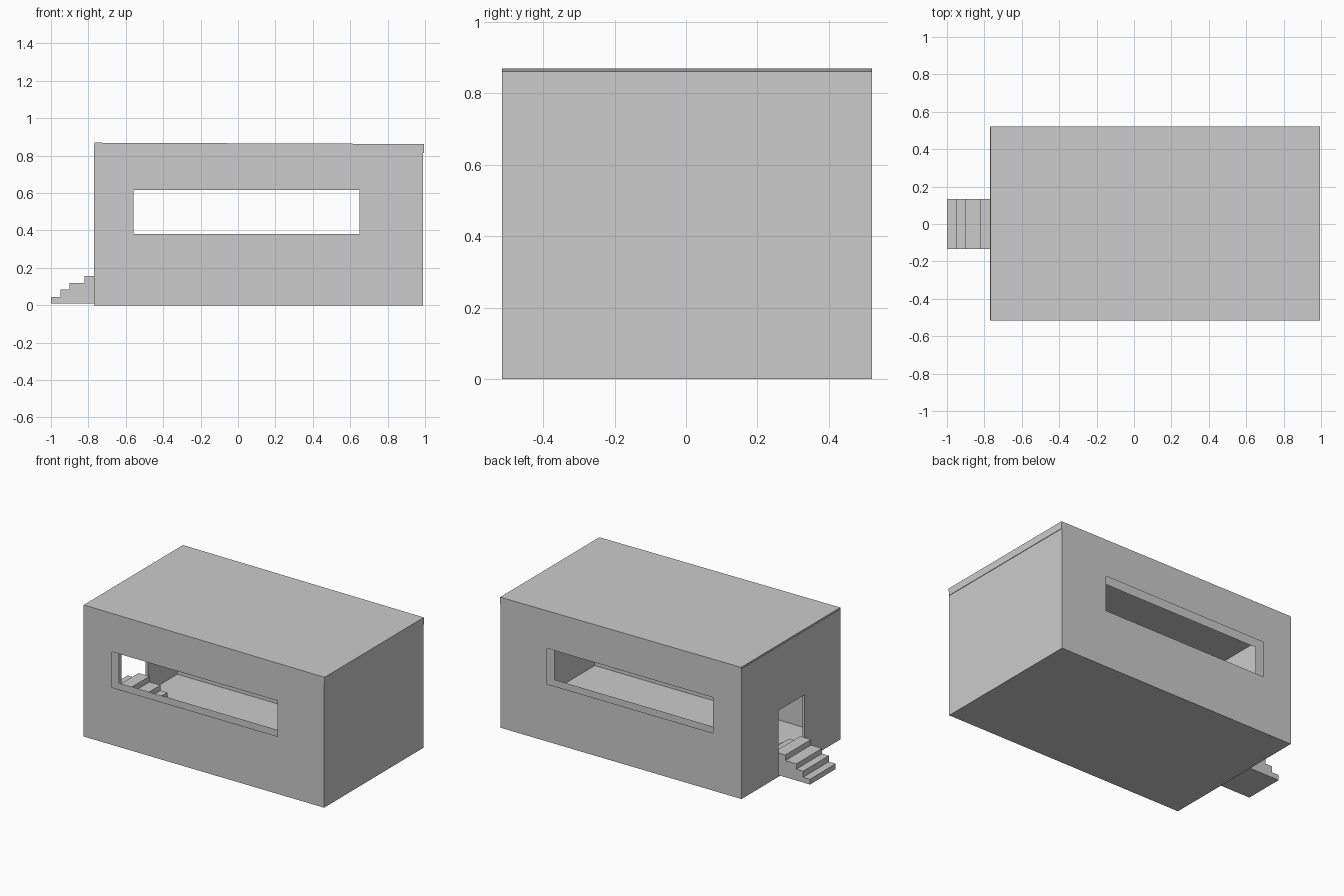
import bpy
import bmesh

cube = bpy.data.objects.get("Cube")
if cube:
    bpy.data.objects.remove(cube, do_unlink=True)

GREY = (0.6, 0.6, 0.6, 1.0)
mat = bpy.data.materials.new("plain grey")
mat.use_nodes = True
mat.diffuse_color = GREY
mat.node_tree.nodes["Principled BSDF"].inputs["Base Color"].default_value = GREY

# Overall room size
X0, X1 = -0.77, 0.99
Y0, Y1 = -0.515, 0.52
TOP = 0.866
SLAB = 0.048


def finish(name, bm):
    bmesh.ops.recalc_face_normals(bm, faces=bm.faces)
    mesh = bpy.data.meshes.new(name)
    bm.to_mesh(mesh)
    bm.free()
    mesh.materials.append(mat)
    obj = bpy.data.objects.new(name, mesh)
    bpy.context.collection.objects.link(obj)
    return obj


def extrude_profile(name, points, axis, start, end):
    """Extrude a flat outline along x, y or z."""
    bm = bmesh.new()
    place = {"x": lambda p: (start, p[0], p[1]),
             "y": lambda p: (p[0], start, p[1]),
             "z": lambda p: (p[0], p[1], start)}[axis]
    face = bm.faces.new([bm.verts.new(place(p)) for p in points])
    moved = bmesh.ops.extrude_face_region(bm, geom=[face])["geom"]
    step = [end - start if a == axis else 0 for a in "xyz"]
    bmesh.ops.translate(bm, vec=step,
                        verts=[v for v in moved if isinstance(v, bmesh.types.BMVert)])
    return finish(name, bm)


def rectangle(a0, a1, b0, b1):
    return [(a0, b0), (a1, b0), (a1, b1), (a0, b1)]


def window_wall(name, y_outer, y_inner):
    """Hollow wall: two skins with matching window openings, closed at the rim."""
    bm = bmesh.new()
    rims = []
    for y in (y_outer, y_inner):
        rim, hole = ([bm.verts.new((x, y, z)) for x, z in loop] for loop in
                     (rectangle(X0, X1, 0.004, TOP - 0.006),
                      rectangle(-0.56, 0.65, 0.38, 0.615)))
        for i in range(4):
            j = (i + 1) % 4
            bm.faces.new((rim[i], rim[j], hole[j], hole[i]))
        rims.append(rim)
    for i in range(4):
        j = (i + 1) % 4
        bm.faces.new((rims[0][i], rims[0][j], rims[1][j], rims[1][i]))
    return finish(name, bm)


# Floor and roof slabs
extrude_profile("floor", rectangle(X0, X1, Y0, Y1), "z", 0, SLAB)
roof = extrude_profile("roof", rectangle(X0, X1, Y0, Y1), "z", TOP - SLAB, TOP)
roof.rotation_euler.y = 0.004

# Long walls with window openings
window_wall("front_wall", Y0, Y0 + 0.075)
window_wall("back_wall", Y1, Y1 - 0.075)

# Thin end walls, one with a doorway
extrude_profile("left_end_wall", rectangle(Y0, Y1, 0.004, TOP - 0.006),
                "x", X1 - 0.015, X1)
door_w, door_h, wall_top = 0.137, 0.437, TOP - 0.006
extrude_profile("door_wall",
                [(Y0, 0.004), (-door_w, 0.004), (-door_w, door_h), (door_w, door_h),
                 (door_w, 0.004), (Y1, 0.004), (Y1, wall_top), (Y0, wall_top)],
                "x", X0, X0 + 0.015)

# Stairs that climb to the doorway and step down again inside
centre = -0.78
half = [(0.22, 0.045), (0.17, 0.085), (0.12, 0.12), (0.04, 0.157)]
outline, height = [], 0.01
for reach, rise in half:
    outline += [(-reach, height), (-reach, rise)]
    height = rise
outline += [(-x, z) for x, z in reversed(outline)]
extrude_profile("door_stairs", [(centre + x, z) for x, z in outline],
                "y", -0.134, 0.134)
